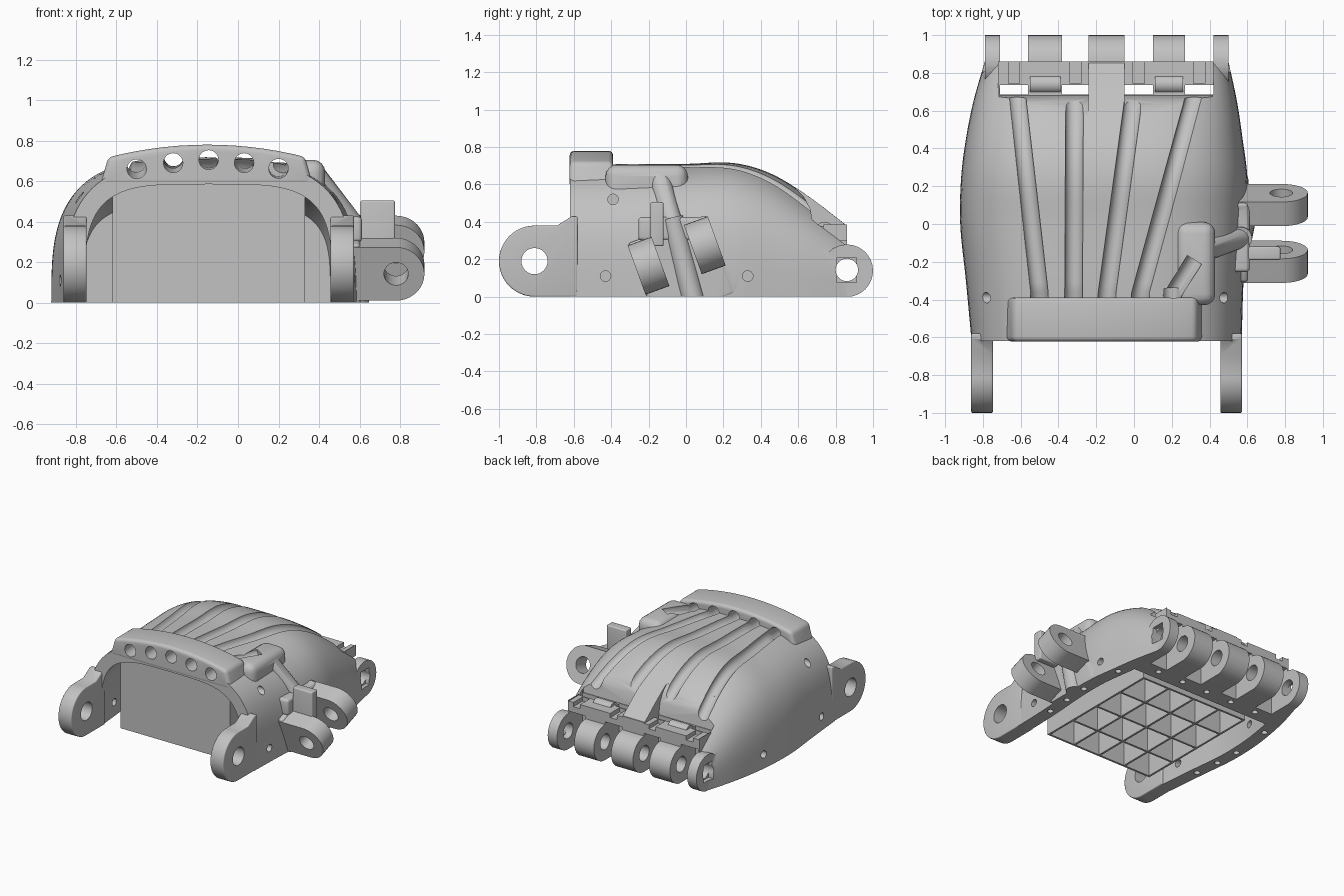
import bpy, bmesh, math
from mathutils import Vector, Matrix

cube = bpy.data.objects.get("Cube")
if cube:
    bpy.data.objects.remove(cube)

grey = bpy.data.materials.new("plain grey")
grey.use_nodes = True
grey.diffuse_color = (0.54, 0.54, 0.54, 1)
grey.node_tree.nodes["Principled BSDF"].inputs["Base Color"].default_value = (0.54, 0.54, 0.54, 1)


def finish(name, bm):
    bmesh.ops.recalc_face_normals(bm, faces=bm.faces[:])
    me = bpy.data.meshes.new(name)
    bm.to_mesh(me)
    bm.free()
    ob = bpy.data.objects.new(name, me)
    bpy.context.collection.objects.link(ob)
    me.materials.append(grey)
    return ob


def loft(name, rings):
    bm = bmesh.new()
    vs = [[bm.verts.new(p) for p in r] for r in rings]
    n = len(vs[0])
    for a, b in zip(vs, vs[1:]):
        for i in range(n):
            j = (i + 1) % n
            bm.faces.new((a[i], a[j], b[j], b[i]))
    bm.faces.new(vs[0])
    bm.faces.new(vs[-1])
    return finish(name, bm)


def prism(name, pts, axis, a, b, bevel=0, matrix=None):
    put = {"x": lambda p, t: (t, p[0], p[1]), "y": lambda p, t: (p[0], t, p[1])}[axis]
    bm = bmesh.new()
    r0 = [bm.verts.new(put(p, a)) for p in pts]
    r1 = [bm.verts.new(put(p, b)) for p in pts]
    for i in range(len(pts)):
        j = (i + 1) % len(pts)
        bm.faces.new((r0[i], r0[j], r1[j], r1[i]))
    bm.faces.new(r0)
    bm.faces.new(r1)
    bmesh.ops.recalc_face_normals(bm, faces=bm.faces[:])
    if bevel:
        sharp = [e for e in bm.edges if e.calc_face_angle() > 0.6]
        bmesh.ops.bevel(bm, geom=sharp, offset=bevel, segments=4, profile=0.5,
                        affect='EDGES', clamp_overlap=True)
    if matrix:
        bm.transform(matrix)
    return finish(name, bm)


def box(name, x, y, z, bevel=0, matrix=None):
    pts = [(x[0], z[0]), (x[1], z[0]), (x[1], z[1]), (x[0], z[1])]
    return prism(name, pts, "y", y[0], y[1], bevel, matrix)


def rod(name, p, q, r, matrix=Matrix()):
    p, q = matrix @ Vector(p), matrix @ Vector(q)
    d = q - p
    m = Matrix.Translation((p + q) / 2) @ d.to_track_quat('Z', 'Y').to_matrix().to_4x4()
    bm = bmesh.new()
    bmesh.ops.create_cone(bm, cap_ends=True, segments=32, radius1=r, radius2=r,
                          depth=d.length, matrix=m)
    return finish(name, bm)


# Shell sections: y, left edge, right edge, height
KEYS = [(-0.62, -0.86, 0.57, 0.70), (-0.3, -0.89, 0.58, 0.71), (0, -0.92, 0.60, 0.71),
        (0.25, -0.915, 0.60, 0.715), (0.45, -0.89, 0.575, 0.66),
        (0.65, -0.85, 0.545, 0.54), (0.86, -0.79, 0.50, 0.38)]
N = 3.2


def section(y):
    y = min(max(y, KEYS[0][0]), KEYS[-1][0])
    i = max(k for k in range(len(KEYS) - 1) if KEYS[k][0] <= y)
    p1, p2 = KEYS[i], KEYS[i + 1]
    p0, p3 = KEYS[max(i - 1, 0)], KEYS[min(i + 2, len(KEYS) - 1)]
    dy = p2[0] - p1[0]
    t = (y - p1[0]) / dy
    out = []
    for k in (1, 2, 3):
        m1 = (p2[k] - p0[k]) / (p2[0] - p0[0]) * dy
        m2 = (p3[k] - p1[k]) / (p3[0] - p1[0]) * dy
        out.append((2*t**3 - 3*t**2 + 1) * p1[k] + (t**3 - 2*t**2 + t) * m1
                   + (3*t**2 - 2*t**3) * p2[k] + (t**3 - t**2) * m2)
    left, right, h = out
    return (left + right) / 2, (right - left) / 2, h


def surface(x, y):
    c, w, h = section(y)
    return h * (1 - min(abs((x - c) / w), 0.999) ** N) ** (1 / N)


def arch(y, inset, floor, n):
    c, w, h = section(y)
    w, h = w - inset, h - inset * 1.1
    ring = [(c + w, y, floor)]
    for k in range(49):
        a = math.pi * k / 48
        co, si = math.cos(a), max(math.sin(a), 0)
        ring.append((c + math.copysign(w * abs(co) ** (2 / n), co), y, h * si ** (2 / n)))
    return ring + [(c - w, y, floor)]


def steps(a, b, n):
    return [a + (b - a) * i / n for i in range(n + 1)]


body = loft("palm_shell", [arch(y, 0, -0.08, N) for y in steps(-0.62, 0.86, 34)])


def apply(op, other):
    other.hide_render = True
    mod = body.modifiers.new("join", 'BOOLEAN')
    mod.operation, mod.solver, mod.object = op, 'EXACT', other
    bpy.context.view_layer.objects.active = body
    bpy.ops.object.modifier_apply(modifier=mod.name)
    bpy.data.objects.remove(other)


def add(ob):
    apply('UNION', ob)


def cut(ob):
    apply('DIFFERENCE', ob)


# Wrist band and thumb cable bump
top = [(x, 0.78 - 0.06 * ((x + 0.15) / 0.48) ** 2) for x in steps(-0.64, 0.33, 14)]
add(prism("wrist_band", [(-0.68, 0.58)] + top + [(0.37, 0.58)], "y", -0.622, -0.39, 0.025))
add(box("thumb_cable_bump", (0.22, 0.43), (-0.43, 0.01), (0.48, 0.705), 0.06))

# Thumb mount, tilted, with its cable tube running down between the lugs
tilt = Matrix.Translation((0, -0.05, 0.22)) @ Matrix.Rotation(math.radians(20), 4, 'X')
add(box("thumb_base", (0.42, 0.605), (-0.225, 0.225), (-0.3, 0.15), 0.02, tilt))
add(box("thumb_base_top", (0.4, 0.612), (-0.255, 0.125), (0.3, 0.425), 0.02))
lug = [(0.45, -0.14)] + [(0.78 + 0.14 * math.cos(a), 0.14 * math.sin(a))
                         for a in steps(-math.pi / 2, math.pi / 2, 18)] + [(0.45, 0.14)]
for y in (-0.16, 0.16):
    add(prism("thumb_lug", lug, "y", y - 0.068, y + 0.068, 0, tilt))
add(rod("thumb_cable_tube", (0.38, -0.14, 0.63), (0.57, -0.07, 0.38), 0.055))
add(rod("thumb_cable_tube", (0.565, -0.075, 0.42), (0.59, 0.05, -0.06), 0.06))
add(box("thumb_stop", (0.605, 0.775), (-0.19, -0.12), (0.27, 0.505), 0.01))
cut(rod("thumb_pin_hole", (0.78, -0.4, 0), (0.78, 0.4, 0), 0.06, tilt))

# Knuckle barrel and the bridge over the finger gaps
add(rod("knuckle_barrel", (-0.79, 0.86, 0.139), (0.5, 0.86, 0.139), 0.14))
add(box("knuckle_bridge", (-0.72, 0.42), (0.72, 0.861), (0.2, 0.385)))

# Hollow inside and flat underside
cut(loft("cavity", [arch(y, 0.105, -0.2, 4) for y in steps(-0.75, 0.55, 28)]))
cut(box("underside", (-2, 2), (-2, 2), (-0.5, 0)))

# Wrist hinge arms
arm = [(-0.81 + 0.19 * math.cos(a), 0.19 + 0.19 * math.sin(a))
       for a in steps(-math.pi / 2, -math.pi * 1.5, 24)]
arm += [(-0.69, 0.38), (-0.61, 0.43), (-0.58, 0.43), (-0.58, 0)]
for x in (-0.862, 0.457):
    add(prism("wrist_arm", arm, "x", x, x + 0.115, 0.008))
cut(rod("wrist_pin_hole", (-1, -0.81, 0.19), (0.65, -0.81, 0.19), 0.07))

# Cable holes through the band that run on as grooves over the shell
for x0, x1, z0 in ((-0.5, -0.62, 0.66), (-0.32, -0.315, 0.69), (-0.145, 0.0, 0.705),
                   (0.03, 0.32, 0.69)):
    rings = []
    for y in [-0.7, -0.42] + steps(-0.36, 0.7, 22):
        x = x0 + (x1 - x0) * max(0, (y + 0.38) / 1.06)
        z = z0 if y < -0.38 else surface(x, y) + 0.005
        rings.append([(x + 0.048 * math.cos(a), y, z + 0.048 * math.sin(a))
                      for a in steps(0, math.tau, 20)[:-1]])
    cut(loft("cable_groove", rings))
cut(rod("thumb_cable_hole", (0.2, -0.7, 0.66), (0.2, -0.34, 0.67), 0.048))
cut(rod("thumb_cable_groove", (0.19, -0.4, 0.68), (0.32, -0.19, 0.7), 0.045))

# Knuckle shelf, finger gaps and notches
shelf = [(0.58, 0.585), (0.63, 0.535), (0.665, 0.47), (0.68, 0.378), (1, 0.378), (1, 1), (0.58, 1)]
for a, b in ((-0.715, -0.24), (-0.05, 0.415)):
    cut(prism("shelf", shelf, "x", a, b))
gap = [(0.685, -0.1), (1.1, -0.1), (1.1, 0.3), (0.735, 0.3), (0.735, 1), (0.685, 1)]
for a, b in ((-0.71, -0.56), (-0.38, -0.24), (-0.05, 0.1), (0.27, 0.42)):
    cut(prism("finger_gap", gap, "x", a, b))
    m = (a + b) / 2
    cut(box("notch", (m - 0.03, m + 0.03), (0.745, 0.9), (0.345, 0.5)))
for a, b in ((-0.56, -0.38), (0.1, 0.27)):
    add(rod("knuckle_top", (a + 0.01, 0.74, 0.35), (b - 0.01, 0.74, 0.35), 0.05))
cut(rod("knuckle_pin_hole", (-1, 0.86, 0.143), (0.7, 0.86, 0.143), 0.06))
for a, b in ((-1, -0.76), (0.47, 0.7)):
    cut(box("pin_head_pocket", (a, b), (0.808, 0.912), (0.075, 0.21)))

# Small strap holes in the sides and along the rim
for y, z in ((-0.43, 0.11), (0.33, 0.11), (-0.39, 0.52)):
    for a, b in ((-1, -0.7), (0.42, 0.7)):
        cut(rod("side_hole", (a, y, z), (b, y, z), 0.028))
for y in (-0.3, -0.1, 0.1, 0.45):
    c, w, h = section(y)
    for s in (-1, 1):
        x = c + s * (w - 0.05)
        cut(rod("rim_hole", (x, y, -0.1), (x, y, 0.06), 0.022))
for x in steps(-0.6, 0.3, 4):
    cut(rod("rim_hole", (x, 0.63, -0.1), (x, 0.63, 0.08), 0.022))

# Support lattice under the palm
for x in steps(-0.612, 0.322, 4):
    ridge = [(y, section(y)[2] - 0.09) for y in steps(0.5, -0.57, 12)]
    prism("support_rib", [(-0.57, 0), (0.5, 0)] + ridge, "x", x - 0.008, x + 0.008)
for y in steps(-0.562, 0.492, 4):
    box("support_cross_wall", (-0.62, 0.33), (y - 0.008, y + 0.008),
        (0, section(y)[2] - 0.09))

bpy.ops.object.select_all(action='DESELECT')
body.select_set(True)
bpy.context.view_layer.objects.active = body
bpy.ops.object.shade_smooth_by_angle(angle=math.radians(32))
